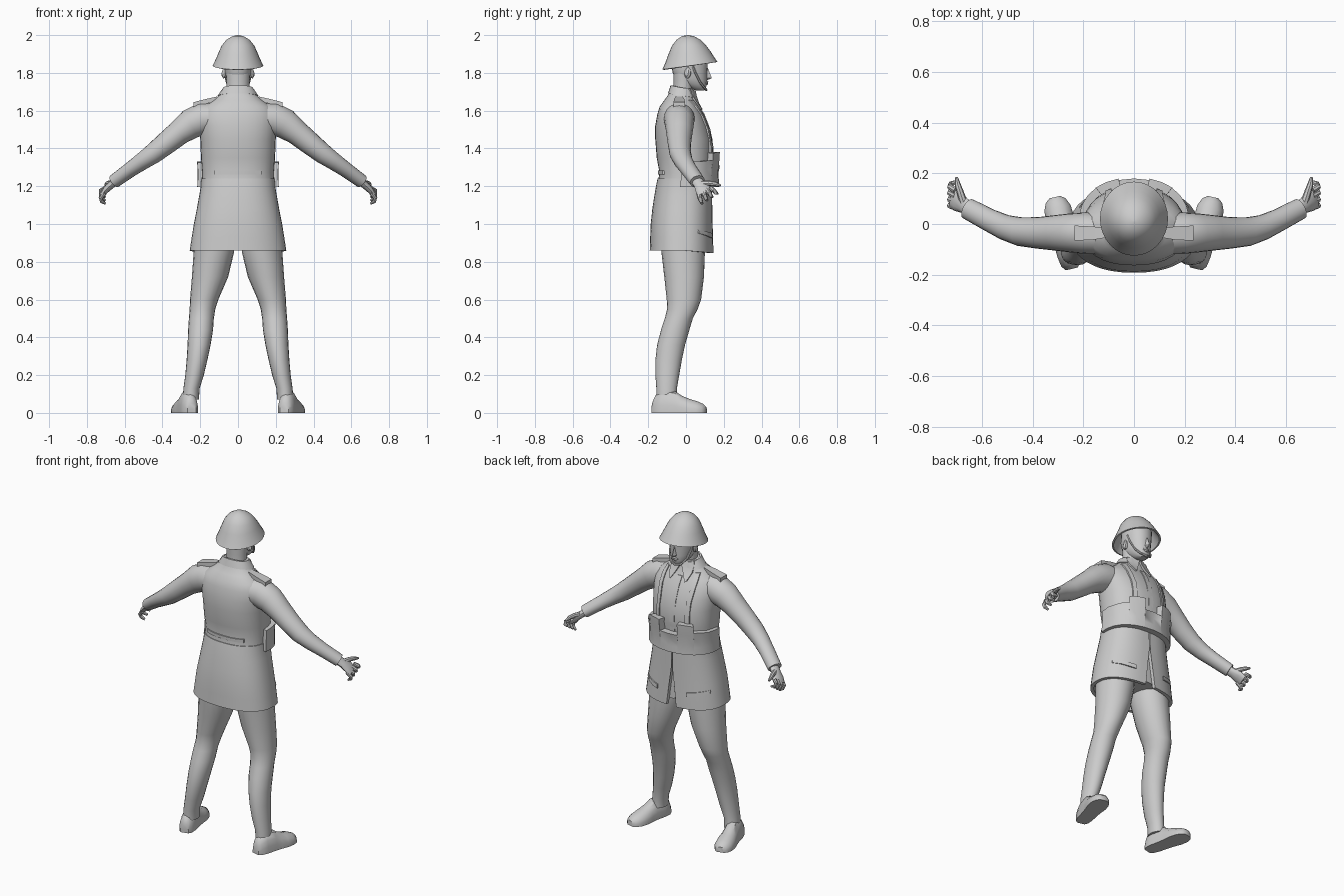
import bpy, bmesh, math
from mathutils import Vector

mat = bpy.data.materials.new("plain grey")
mat.diffuse_color = (0.6, 0.6, 0.6, 1)


def skin(name, rings, mirror=False):
    """Join equal-length closed rings into a capped solid, optionally mirrored in x."""
    bm = bmesh.new()
    vs = [[bm.verts.new(p) for p in r] for r in rings]
    n = len(vs[0])
    for a, b in zip(vs, vs[1:]):
        for i in range(n):
            j = (i + 1) % n
            bm.faces.new((a[i], a[j], b[j], b[i]))
    bm.faces.new(vs[0])
    bm.faces.new(vs[-1])
    if mirror:
        dup = bmesh.ops.duplicate(bm, geom=bm.verts[:] + bm.edges[:] + bm.faces[:])
        for g in dup["geom"]:
            if isinstance(g, bmesh.types.BMVert):
                g.co.x *= -1
    bmesh.ops.recalc_face_normals(bm, faces=bm.faces[:])
    me = bpy.data.meshes.new(name)
    bm.to_mesh(me)
    bm.free()
    me.materials.append(mat)
    ob = bpy.data.objects.new(name, me)
    bpy.context.collection.objects.link(ob)
    return ob


def spow(v, e):
    return math.copysign(abs(v) ** e, v)


def oval(z, rx, y0, y1, a, p=2.0, off=0.0, cx=0.0):
    """Point on a rounded section; angle a is measured from the front (+y)."""
    return Vector((cx + (rx + off) * spow(math.sin(a), 2 / p),
                   (y0 + y1) / 2 + ((y1 - y0) / 2 + off) * spow(math.cos(a), 2 / p), z))


def loft(name, rows, n=24, p=2.0, mirror=False):
    """Rows of (z, rx, y_back, y_front[, cx])."""
    return skin(name, [[oval(*r[:4], math.tau * i / n, p, 0, r[4] if len(r) > 4 else 0)
                        for i in range(n)] for r in rows], mirror)


def tube(name, path, radii, n=12, ref=(0, 0, 1), mirror=True):
    pts = [Vector(p) for p in path]
    rings = []
    for i, c in enumerate(pts):
        t = (pts[min(i + 1, len(pts) - 1)] - pts[max(i - 1, 0)]).normalized()
        u = t.cross(Vector(ref)).normalized()
        v = u.cross(t)
        ru, rv = radii[i]
        rings.append([c + u * ru * math.cos(math.tau * k / n) + v * rv * math.sin(math.tau * k / n)
                      for k in range(n)])
    return skin(name, rings, mirror)


# Clothed body sections: z, half width, back y, front y
BODY = [(0.86, .252, -.188, .142), (1.0, .23, -.183, .137), (1.1, .21, -.172, .135),
        (1.2, .193, -.155, .133), (1.27, .19, -.14, .13), (1.35, .196, -.155, .145),
        (1.45, .2, -.163, .14), (1.52, .207, -.163, .12), (1.58, .205, -.152, .095),
        (1.62, .18, -.14, .07), (1.655, .13, -.115, .05), (1.69, .09, -.09, .042),
        (1.72, .076, -.08, .038)]
P = 2.3


def section(z):
    z = min(max(z, BODY[0][0]), BODY[-1][0])
    for a, b in zip(BODY, BODY[1:]):
        if z <= b[0]:
            f = (z - a[0]) / (b[0] - a[0])
            return [a[k] + f * (b[k] - a[k]) for k in (1, 2, 3)]


def on_body(a, z, off=0.0):
    return oval(z, *section(z), a, P, off)


def surface(x, z, off, side=1):
    rx, y0, y1 = section(z)
    h = (1 - min(abs(x / rx), .99) ** P) ** (1 / P)
    return Vector((x, (y0 + y1) / 2 + side * ((y1 - y0) / 2 * h + off), z))


def ribbon(name, rows, off=.008, side=1, mirror=True):
    """Thin cloth strip lying on the body; rows of (x_left, x_right, z_left, z_right)."""
    return skin(name, [[surface(a, za, off, side), surface(b, zb, off, side),
                        surface(b, zb, -.012, side), surface(a, za, -.012, side)]
                       for a, b, za, zb in rows], mirror)


# Tunic: torso, and a skirt split at the front over a closed pelvis
loft("tunic_torso", [r for r in BODY if r[0] >= 1.2], 32, P)
loft("pelvis", [(z, section(z)[0] - .02, section(z)[1] + .02, section(z)[2] - .02)
                for z in (.88, 1.0, 1.1, 1.2)], 24, P)
skirt_z = [1.24, 1.2, 1.15, 1.08, 1.0, .93, .86]
skirt = []
for i in range(41):
    ring = []
    for zs, off in ((skirt_z, 0.004), (skirt_z[::-1], -.016)):
        for z in zs:
            gap = .18 * max(0, 1.08 - z) + .004          # widens toward the hem
            s = i / 40 * 2 - 1
            a = math.pi + s * (math.pi - gap ** 1.0 * 2.2)
            q = on_body(a, z, off)
            if z == .86:
                q.z -= .014 * max(0, math.cos(a))        # hem dips at the front
            ring.append(q)
    skirt.append(ring)
skin("tunic_skirt", skirt)

# Ammunition pouches with a stepped top, wrapping the front of the waist
steps = [(0, 1.31), (12, 1.31), (12.2, 1.38), (25, 1.38), (38, 1.375), (38.2, 1.335),
         (52, 1.335), (66, 1.33), (80, 1.33), (95, 1.325)]
cols = [(-a, t) for a, t in steps[:0:-1]] + steps
belt = []
for d, top in cols:
    a, off = math.radians(d), .042 - .02 * abs(d) / 95
    zs = [1.195 + (top - 1.195) * k / 3 for k in range(4)]
    belt.append([on_body(a, z, off) for z in zs] + [on_body(a, z, -.01) for z in zs[::-1]])
skin("pouch_belt", belt)
ribbon("back_belt", [(x, x, 1.262, 1.282) for x in (-.125, -.08, -.03, .03, .08, .125)],
       .007, -1, False)

# Straps, front closure, pocket flaps, collar
ribbon("shoulder_strap", [(.088, .113, z, z) for z in (1.34, 1.42, 1.5)] +
       [(.095, .12, 1.57, 1.57), (.095, .12, 1.62, 1.62), (.09, .113, 1.656, 1.656)], .009)
ribbon("front_closure", [(-.02, .012, z, z) for z in (1.3, 1.4, 1.5, 1.58, 1.63)], .004, 1, False)
ribbon("pocket_flap", [(.1, .1, .925, .95), (.14, .14, .93, .955), (.18, .18, .94, .962),
                       (.215, .215, .95, .968)], .012)
ribbon("collar_point", [(.003, .07, 1.705, 1.715), (.012, .075, 1.675, 1.69),
                        (.03, .075, 1.64, 1.655), (.05, .058, 1.605, 1.61)], .012)
collar = []
for i in range(25):
    a = math.pi + (i / 24 * 2 - 1) * (math.pi - .15)
    f = .012 * math.cos(a)
    collar.append([on_body(a, 1.68 - f, .006), on_body(a, 1.722 - f, .002),
                   on_body(a, 1.722 - f, -.008), on_body(a, 1.68 - f, -.02)])
skin("collar", collar)
skin("epaulette", [[(x, -.036 - w, z), (x, -.036 + w, z), (x, -.036 + w, z - .025),
                    (x, -.036 - w, z - .025)]
                   for x, w, z in ((.11, .018, 1.675), (.16, .026, 1.664), (.235, .03, 1.645))], True)

# Sleeves and hands
tube("sleeve", [(.12, -.04, 1.56), (.19, -.036, 1.556), (.25, -.035, 1.53), (.31, -.035, 1.485),
                (.38, -.035, 1.428), (.45, -.03, 1.372), (.51, -.013, 1.33), (.57, .015, 1.288),
                (.655, .06, 1.226)],
     [(.08, .08), (.082, .086), (.077, .08), (.07, .066), (.062, .06), (.057, .054),
      (.05, .046), (.045, .04), (.042, .036)], 20)
tube("palm", [(.64, .052, 1.235), (.67, .073, 1.208), (.695, .09, 1.185), (.715, .102, 1.16)],
     [(.024, .03), (.02, .032), (.018, .042), (.012, .042)], 12, (0, 1, 0))
for i in range(4):
    tube(f"finger_{i + 1}", [(.705, .066 + .022 * i, 1.165 + .008 * i),
                             (.727, .073 + .025 * i, 1.138 + .013 * i),
                             (.722, .08 + .026 * i, 1.12 + .015 * i),
                             (.702, .085 + .027 * i, 1.107 + .018 * i)],
         [(.012, .013), (.011, .012), (.01, .011), (.006, .007)], 8, (0, 1, 0))
tube("thumb", [(.672, .085, 1.213), (.685, .125, 1.216), (.695, .155, 1.212), (.70, .184, 1.203)],
     [(.016, .016), (.014, .014), (.012, .012), (.006, .006)], 8)

# Legs: z, half width, back y, front y, centre x
loft("leg", [(.98, .1, -.14, .1, .122), (.85, .107, -.13, .1, .128), (.72, .096, -.115, .095, .148),
             (.6, .075, -.102, .08, .179), (.55, .068, -.1, .062, .188), (.5, .066, -.112, .036, .194),
             (.44, .066, -.132, .018, .198), (.36, .061, -.153, -.005, .206),
             (.28, .055, -.162, -.022, .217), (.2, .049, -.162, -.036, .23),
             (.13, .043, -.157, -.048, .246), (.07, .043, -.157, -.045, .25)], 20, 2, True)

# Shoes: fraction from heel to toe, half width, height
heel, toe = Vector((.245, -.177, 0)), Vector((.312, .106, 0))
along = (toe - heel).normalized()
across = Vector((along.y, -along.x, 0))
outline = [(-1, 0), (-1, .35), (-.85, .65), (-.5, .92), (0, 1), (.5, .92), (.85, .65), (1, .35), (1, 0)]
skin("shoe", [[heel.lerp(toe, f) + across * w * u + Vector((0, 0, h * v)) for u, v in outline]
              for f, w, h in ((0, .024, .055), (.06, .038, .095), (.2, .045, .118), (.42, .046, .115),
                              (.55, .05, .09), (.7, .056, .073), (.85, .053, .06),
                              (.95, .04, .047), (1, .022, .033))], True)

# Neck, head and face
loft("neck", [(1.66, .064, -.07, .04), (1.72, .06, -.066, .038), (1.76, .062, -.066, .045),
              (1.84, .066, -.068, .05)], 20)
loft("head", [(1.708, .022, .05, .098), (1.718, .036, .02, .106), (1.74, .054, -.02, .109),
              (1.77, .065, -.058, .112), (1.8, .07, -.07, .112), (1.84, .075, -.078, .115),
              (1.89, .078, -.07, .115), (1.93, .06, -.05, .09)], 24, 2.2)
skin("nose", [[(-w, .1, z), (0, y, z), (w, .1, z)] for w, y, z in
              ((.012, .116, 1.763), (.016, .137, 1.772), (.011, .128, 1.795), (.008, .116, 1.825))])
loft("lips", [(1.736, .01, .09, .112), (1.743, .02, .09, .118), (1.748, .022, .09, .116),
              (1.753, .02, .09, .119), (1.759, .008, .09, .113)], 12)
tube("ear", [(.06, .012, 1.8), (.074, .008, 1.8), (.081, .004, 1.802)],
     [(.016, .026), (.018, .03), (.01, .02)], 10)
tube("chin_strap", [(.074, .03, 1.85), (.071, .05, 1.8), (.059, .075, 1.75), (.035, .1, 1.718),
                    (0, .108, 1.71)], [(.006, .006)] * 5, 6)

# Helmet: outer dome down to a tilted rim, then back up the inside
dome = [(2.0, .004, .006, .014), (1.994, .03, -.022, .042), (1.975, .062, -.05, .078),
        (1.945, .086, -.074, .106), (1.905, .104, -.094, .13), (1.87, .119, -.109, .148),
        (1.838, .134, -.125, .167)]
inner = [(z - .002 if k == 0 else z - .008, rx - .01, y0 + .01, y1 - .01)
         for k, (z, rx, y0, y1) in enumerate(dome[:1:-1])]
shell = []
for z, rx, y0, y1 in dome + inner:
    tilt = .02 * min(1, max(0, (1.95 - z) / .1))
    shell.append([oval(z + tilt * math.cos(math.tau * k / 32), rx, y0, y1, math.tau * k / 32)
                  for k in range(32)])
skin("helmet", shell)

# Smooth shading with sharp creases kept
bpy.ops.object.select_all(action='SELECT')
bpy.context.view_layer.objects.active = bpy.data.objects["helmet"]
bpy.ops.object.shade_smooth_by_angle(angle=math.radians(40))
